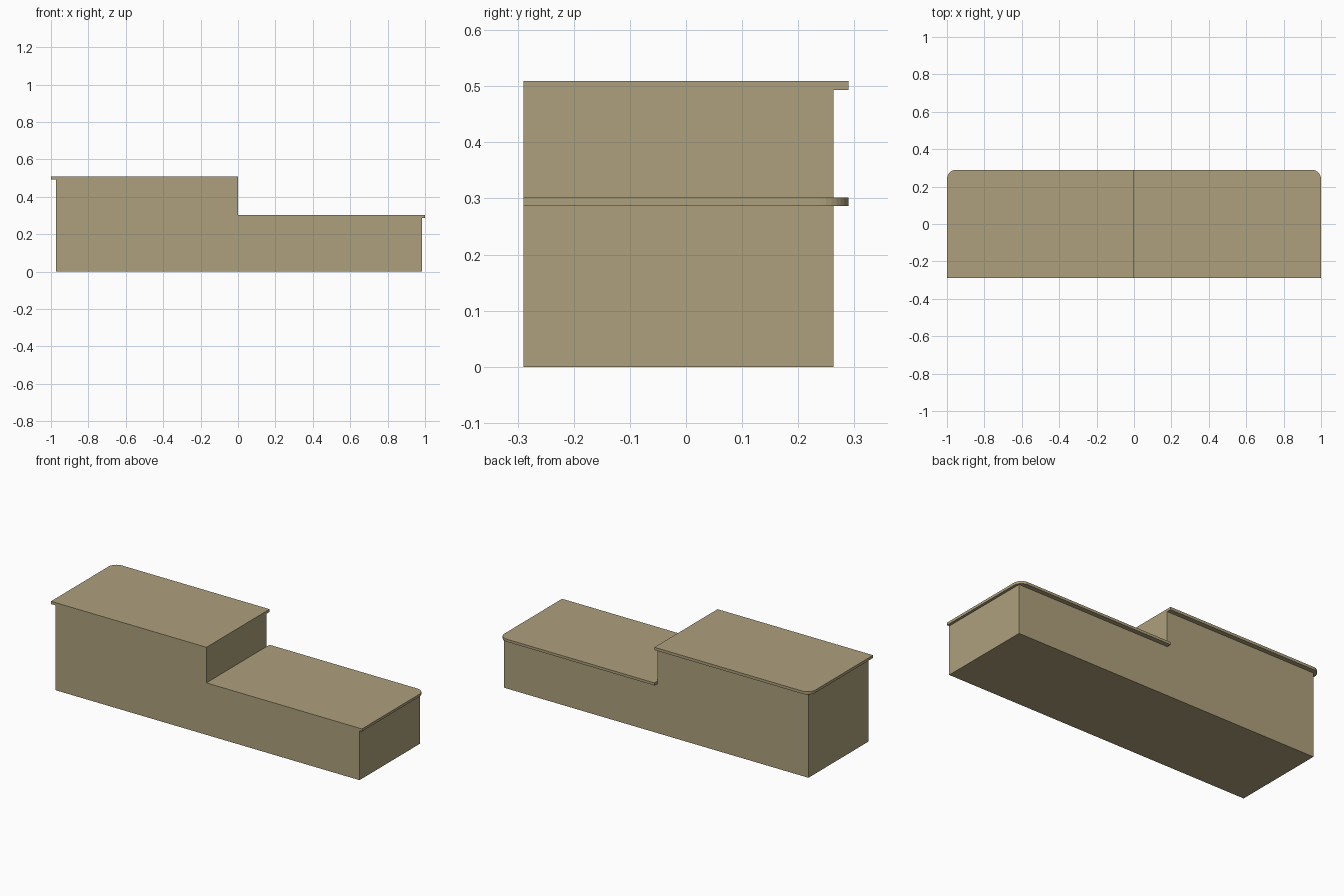
import bpy, math

if "Cube" in bpy.data.objects:
    bpy.data.objects.remove(bpy.data.objects["Cube"])

tan = bpy.data.materials.new("tan_wood")
tan.diffuse_color = (0.423, 0.352, 0.202, 1)
tan.use_nodes = True
tan.node_tree.nodes["Principled BSDF"].inputs["Base Color"].default_value = tan.diffuse_color


def prism(name, outline, z0, z1):
    """Extrude a counter-clockwise xy outline between two heights."""
    n = len(outline)
    verts = [(x, y, z) for z in (z0, z1) for x, y in outline]
    faces = [tuple(reversed(range(n))), tuple(range(n, 2 * n))]
    faces += [(i, (i + 1) % n, n + (i + 1) % n, n + i) for i in range(n)]
    mesh = bpy.data.meshes.new(name)
    mesh.from_pydata(verts, [], faces)
    mesh.materials.append(tan)
    obj = bpy.data.objects.new(name, mesh)
    bpy.context.collection.objects.link(obj)
    return obj


def top_outline(side, front=-0.29, back=0.29, r=0.05, steps=8):
    """Half worktop from x=0 to x=side, with a rounded outer back corner."""
    arc = [(1 - r + r * math.cos(a), back - r + r * math.sin(a))
           for a in (math.pi / 2 * i / steps for i in range(steps + 1))]
    pts = [(0, front), (1, front)] + arc + [(0, back)]
    return pts if side > 0 else [(-x, y) for x, y in reversed(pts)]


# Stepped cabinet body: one L-shaped profile pushed from front to back
profile = [(-0.972, 0), (0.985, 0), (0.985, 0.287), (0, 0.287), (0, 0.493), (-0.972, 0.493)]
body = prism("cabinet_body", profile, -0.263, 0.29)
for v in body.data.vertices:
    x, y, z = v.co
    v.co = (x, -z, y)

# Overhanging worktops
prism("high_worktop", top_outline(-1), 0.493, 0.509)
prism("low_worktop", top_outline(1), 0.287, 0.302)
